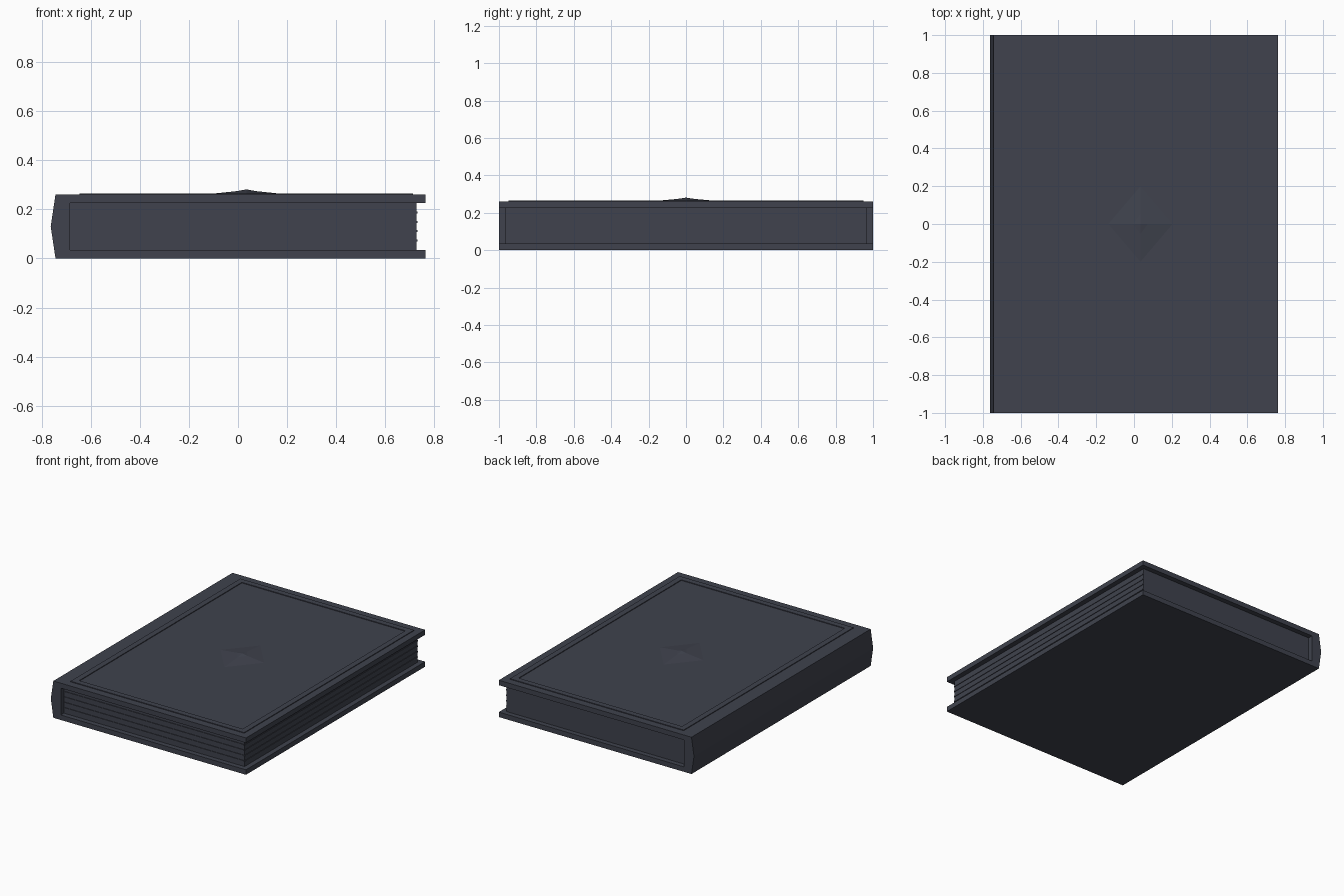
import bpy
import bmesh

if "Cube" in bpy.data.objects:
    bpy.data.objects.remove(bpy.data.objects["Cube"])

cover_mat = bpy.data.materials.new("dark_slate")
cover_mat.diffuse_color = (0.05, 0.055, 0.075, 1)
cover_mat.use_nodes = True
cover_mat.node_tree.nodes["Principled BSDF"].inputs["Base Color"].default_value = cover_mat.diffuse_color


def finish(name, bm):
    bmesh.ops.recalc_face_normals(bm, faces=bm.faces)
    mesh = bpy.data.meshes.new(name)
    bm.to_mesh(mesh)
    bm.free()
    mesh.materials.append(cover_mat)
    obj = bpy.data.objects.new(name, mesh)
    bpy.context.collection.objects.link(obj)
    return obj


def box(name, x0, x1, y0, y1, z0, z1):
    bm = bmesh.new()
    bmesh.ops.create_cube(bm, size=1)
    for v in bm.verts:
        v.co.x = x1 if v.co.x > 0 else x0
        v.co.y = y1 if v.co.y > 0 else y0
        v.co.z = z1 if v.co.z > 0 else z0
    return finish(name, bm)


def pyramid(name, cx, rx, ry, z0, z1):
    bm = bmesh.new()
    base = [bm.verts.new(p) for p in
            ((cx + rx, 0, z0), (cx, ry, z0), (cx - rx, 0, z0), (cx, -ry, z0))]
    tip = bm.verts.new((cx, 0, z1))
    bm.faces.new(base)
    for i in range(4):
        bm.faces.new((base[i], base[(i + 1) % 4], tip))
    return finish(name, bm)


# Cover: C-shaped section with a pointed spine, extruded along y
H, T = 0.26, 0.035
section = [(0.7625, 0), (0.7625, T), (-0.685, T), (-0.685, H - T),
           (0.7625, H - T), (0.7625, H), (-0.743, H), (-0.7625, H / 2), (-0.743, 0)]
bm = bmesh.new()
face = bm.faces.new([bm.verts.new((x, -1, z)) for x, z in section])
new = bmesh.ops.extrude_face_region(bm, geom=[face])["geom"]
bmesh.ops.translate(bm, vec=(0, 2, 0),
                    verts=[g for g in new if isinstance(g, bmesh.types.BMVert)])
finish("cover", bm)

# Page block
box("pages", -0.685, 0.727, -0.965, 0.965, T, H - T)

# Thin protruding page edges on the front and fore-edge
for i in range(4):
    z = T + (i + 1) * (H - 2 * T) / 5
    box(f"front_page_edge_{i}", -0.68, 0.727, -0.969, -0.96, z - 0.004, z + 0.004)
    box(f"fore_page_edge_{i}", 0.72, 0.731, -0.965, 0.965, z - 0.004, z + 0.004)

# Raised border on the top cover
bm = bmesh.new()
loops = []
for inset in (0, 0.04):
    x0, x1, y = -0.645 + inset, 0.712 - inset, 0.948 - inset
    for z in (H, H + 0.005):
        loops.append([bm.verts.new(p) for p in
                      ((x0, -y, z), (x1, -y, z), (x1, y, z), (x0, y, z))])
for a, b in ((0, 1), (1, 3), (3, 2), (2, 0)):
    for i in range(4):
        j = (i + 1) % 4
        bm.faces.new((loops[a][i], loops[a][j], loops[b][j], loops[b][i]))
finish("cover_border", bm)

# Central diamond ornament with a small raised tip
pyramid("diamond_ornament", 0.034, 0.17, 0.20, H, 0.278)
pyramid("diamond_tip", 0.034, 0.06, 0.075, 0.27, 0.281)
